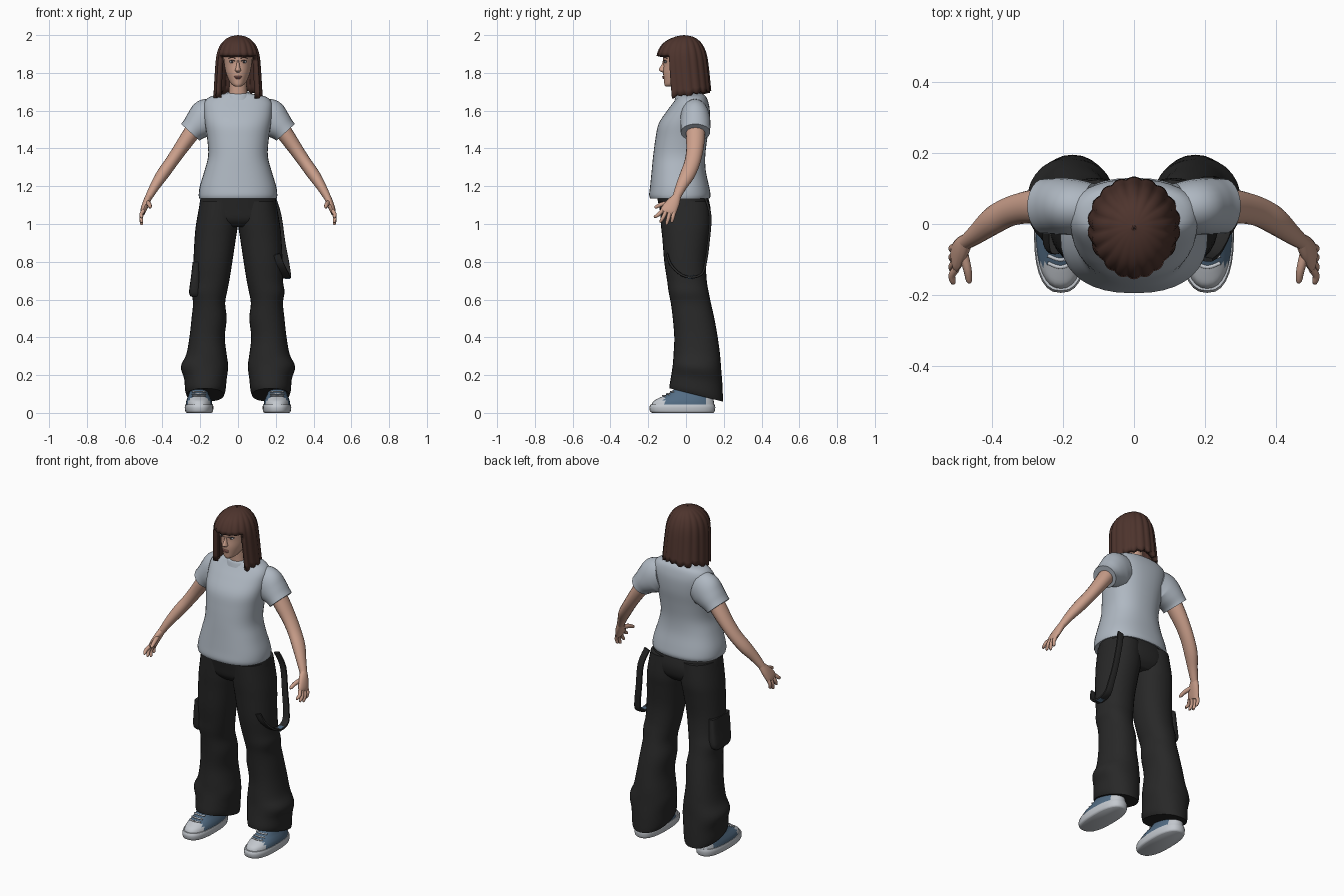
import bpy, math, random
from mathutils import Vector

random.seed(3)


def material(name, r, g, b):
    m = bpy.data.materials.new(name)
    m.diffuse_color = (r, g, b, 1)
    return m


SHIRT = material("shirt_grey", 0.43, 0.48, 0.54)
SKIN = material("skin", 0.60, 0.35, 0.26)
HAIR = material("hair_brown", 0.075, 0.034, 0.026)
PANTS = material("trouser_black", 0.021, 0.021, 0.021)
BLUE = material("shoe_blue", 0.085, 0.15, 0.23)
WHITE = material("shoe_white", 0.55, 0.58, 0.62)
LIPS = material("lip_pink", 0.46, 0.19, 0.16)
EYE = material("eye_dark", 0.05, 0.045, 0.05)


def make(name, verts, faces, mats, mirror=False, rule=None, angle=45):
    me = bpy.data.meshes.new(name)
    me.from_pydata([tuple(v) for v in verts], [], faces)
    for m in mats:
        me.materials.append(m)
    me.update()
    if rule:
        for f in me.polygons:
            f.material_index = rule(f.center)
    me.shade_smooth()
    me.set_sharp_from_angle(angle=math.radians(angle))
    ob = bpy.data.objects.new(name, me)
    bpy.context.collection.objects.link(ob)
    if mirror:
        mod = ob.modifiers.new("mirror", 'MIRROR')
        mod.use_mirror_merge = False
    return ob


def smooth_rows(rows, steps):
    """Catmull-Rom interpolation between the given rows."""
    out = []
    for i in range(len(rows) - 1):
        a, b = rows[max(i - 1, 0)], rows[i]
        c, d = rows[i + 1], rows[min(i + 2, len(rows) - 1)]
        for s in range(steps):
            t = s / steps
            out.append([0.5 * (2 * q + (r - p) * t + (2 * p - 5 * q + 4 * r - w) * t * t
                               + (3 * q - p - 3 * r + w) * t ** 3)
                        for p, q, r, w in zip(a, b, c, d)])
    return out + [list(rows[-1])]


def oval(n, p):
    """Unit superellipse points."""
    pts = []
    for i in range(n):
        a = 2 * math.pi * i / n
        c, s = math.cos(a), math.sin(a)
        pts.append((math.copysign(abs(c) ** (2 / p), c), math.copysign(abs(s) ** (2 / p), s)))
    return pts


def skin_rings(rings):
    n = len(rings[0])
    faces = [(k * n + i, k * n + (i + 1) % n, (k + 1) * n + (i + 1) % n, (k + 1) * n + i)
             for k in range(len(rings) - 1) for i in range(n)]
    last = (len(rings) - 1) * n
    faces += [tuple(reversed(range(n))), tuple(range(last, last + n))]
    return [v for r in rings for v in r], faces


def column(name, rows, mats, mirror=False, n=28, steps=4, p=2.2, rule=None):
    """Upright loft, rows bottom to top: z, x0, x1, y0, y1, tilt in y."""
    rings = []
    for z, x0, x1, y0, y1, tilt in smooth_rows([tuple(r) + (0,) * (6 - len(r)) for r in rows], steps):
        rings.append([((x0 + x1) / 2 + (x1 - x0) / 2 * u, (y0 + y1) / 2 + (y1 - y0) / 2 * v,
                       z + tilt * (y1 - y0) / 2 * v) for u, v in oval(n, p)])
    return make(name, *skin_rings(rings), mats, mirror, rule)


def tube(name, rows, mats, mirror=False, n=16, steps=4, hint=(0, 1, 0), p=2):
    """Loft along a path, rows: x, y, z, radius along hint, other radius."""
    rows = smooth_rows(rows, steps)
    pts = [Vector(r[:3]) for r in rows]
    rings = []
    for i, r in enumerate(rows):
        t = (pts[min(i + 1, len(pts) - 1)] - pts[max(i - 1, 0)]).normalized()
        u = Vector(hint)
        u = (u - t * u.dot(t)).normalized()
        w = t.cross(u)
        rings.append([pts[i] + u * r[3] * a + w * r[4] * b for a, b in oval(n, p)])
    return make(name, *skin_rings(rings), mats, mirror)


def ellipsoid(name, c, r, mat, mirror=False):
    rows = []
    for k in range(9):
        a = -math.pi / 2 * 0.97 + math.pi * 0.97 * k / 8
        q = math.cos(a)
        rows.append((c[2] + r[2] * math.sin(a), c[0] - r[0] * q, c[0] + r[0] * q,
                     c[1] - r[1] * q, c[1] + r[1] * q))
    return column(name, rows, [mat], mirror, n=16, steps=1, p=2)


# Shirt body, collar and sleeves
column("shirt_body", [
    (1.135, -.205, .205, -.190, .125), (1.155, -.208, .208, -.195, .130),
    (1.20, -.202, .202, -.190, .122), (1.28, -.178, .178, -.182, .105),
    (1.36, -.158, .158, -.174, .102), (1.45, -.163, .163, -.162, .112),
    (1.53, -.175, .175, -.145, .124), (1.60, -.182, .182, -.100, .126),
    (1.645, -.178, .178, -.066, .118), (1.675, -.145, .145, -.045, .105),
    (1.69, -.075, .075, -.040, .085)], [SHIRT], n=36, p=2.35)
column("collar", [(1.665, -.075, .075, -.06, .08, .12), (1.69, -.068, .068, -.052, .075, .12),
                  (1.696, -.060, .060, -.046, .07, .12)], [SHIRT])
tube("sleeve", [(.12, .045, 1.575, .07, .09), (.165, .048, 1.56, .078, .102),
                (.205, .05, 1.53, .08, .085), (.235, .05, 1.503, .078, .070),
                (.252, .05, 1.485, .078, .066)], [SHIRT], True, n=24)

# Arms and hands
tube("arm", [(.22, .05, 1.52, .052, .046), (.265, .05, 1.455, .050, .042),
             (.31, .046, 1.39, .045, .037), (.355, .033, 1.325, .042, .034),
             (.40, .008, 1.262, .040, .033), (.44, -.025, 1.20, .030, .026),
             (.475, -.052, 1.138, .021, .019)], [SKIN], True)
tube("palm", [(.470, -.045, 1.15, .020, .018), (.485, -.066, 1.115, .034, .019),
              (.500, -.090, 1.075, .042, .016), (.504, -.097, 1.058, .040, .012)], [SKIN], True)
for i, (ty, tz) in enumerate([(-.163, 1.032), (-.133, 1.008), (-.102, .996), (-.074, 1.008)]):
    by = -.126 + i * .021
    tube("finger", [(.501, by, 1.07, .0105, .011), (.513, (by + ty) / 2, (1.07 + tz) / 2, .0105, .010),
                    (.510, ty, tz + .006, .008, .008), (.509, ty, tz, .004, .004)], [SKIN], True, n=10)
tube("thumb", [(.483, -.075, 1.115, .014, .014), (.470, -.125, 1.105, .012, .012),
               (.465, -.158, 1.09, .009, .009), (.465, -.166, 1.086, .004, .004)],
     [SKIN], True, n=10, hint=(1, 0, 0))

# Head, neck and face
column("neck", [(1.64, -.06, .06, -.045, .07), (1.69, -.048, .048, -.045, .052),
                (1.77, -.046, .046, -.05, .05)], [SKIN])
column("head", [
    (1.728, -.016, .016, -.108, -.06), (1.738, -.032, .032, -.114, -.03),
    (1.76, -.048, .048, -.117, .02), (1.80, -.064, .064, -.121, .06),
    (1.845, -.073, .073, -.119, .08), (1.89, -.077, .077, -.122, .085),
    (1.93, -.070, .070, -.105, .07), (1.96, -.045, .045, -.07, .04)], [SKIN], p=2)
column("nose", [(1.803, -.009, .009, -.128, -.10), (1.813, -.016, .016, -.143, -.10),
                (1.825, -.012, .012, -.141, -.10), (1.845, -.008, .008, -.129, -.10),
                (1.868, -.006, .006, -.122, -.10)], [SKIN], n=14, p=2)
ellipsoid("eye_white", (.031, -.107, 1.858), (.015, .007, .0065), WHITE, True)
ellipsoid("iris", (.031, -.1115, 1.858), (.006, .004, .006), EYE, True)
tube("eyelash", [(.015, -.1175, 1.862, .003, .0016), (.031, -.1145, 1.8665, .003, .002),
                 (.047, -.102, 1.861, .003, .0016)], [EYE], True, n=8)
tube("eyebrow", [(.014, -.119, 1.878, .003, .002), (.034, -.112, 1.882, .003, .003),
                 (.052, -.099, 1.877, .003, .0015)], [HAIR], True, n=8)
ellipsoid("upper_lip", (0, -.119, 1.780), (.021, .007, .0045), LIPS)
ellipsoid("lower_lip", (0, -.119, 1.773), (.018, .007, .005), LIPS)

# Bobbed hair with fringe: rows top to bottom, open in front below the fringe
rows = smooth_rows([(2.0, .001, -.012, -.010), (1.992, .042, -.055, .035), (1.972, .073, -.100, .067),
                    (1.94, .097, -.132, .090), (1.89, .113, -.152, .108), (1.80, .121, -.150, .119),
                    (1.68, .128, -.140, .130)], 3)
N, FRINGE = 108, 12
verts, faces = [], []
jag = [random.uniform(-.008, .008) for _ in range(18)]
for k, (z, rx, y0, y1) in enumerate(rows):
    for i in range(N):
        a = 2 * math.pi * i / N
        lock = (i % 6) / 6
        ridge = 1 + .05 * abs(math.sin(math.pi * lock)) * min(1, k / 8) - .02
        low = max(0, (k - FRINGE) / (len(rows) - 1 - FRINGE))
        dz = low * (.008 + .026 * math.sin(a) + jag[i // 6] - .012 * math.sin(math.pi * lock))
        verts.append((rx * ridge * math.cos(a), (y0 + y1) / 2 + (y1 - y0) / 2 * ridge * math.sin(a), z + dz))
for k in range(len(rows) - 1):
    for i in range(N):
        if k >= FRINGE and math.sin(2 * math.pi * (i + .5) / N) < -.52:
            continue
        j = (i + 1) % N
        faces.append((k * N + i, (k + 1) * N + i, (k + 1) * N + j, k * N + j))
hair = make("hair", verts, faces, [HAIR], angle=60)
shell = hair.modifiers.new("thickness", 'SOLIDIFY')
shell.thickness, shell.offset = .028, -1

# Wide trousers
column("trouser_hips", [(.985, -.13, .13, -.09, .09), (1.02, -.205, .205, -.125, .12),
                        (1.08, -.207, .207, -.14, .13), (1.15, -.196, .196, -.155, .115)], [PANTS], n=36)
column("trouser_leg", [
    (.095, .075, .272, -.087, .195, -.25), (.12, .066, .280, -.086, .195, -.23),
    (.18, .060, .285, -.078, .192, -.15), (.245, .052, .302, -.070, .186, -.08),
    (.31, .060, .274, -.066, .180), (.40, .070, .257, -.062, .168), (.50, .060, .246, -.070, .150),
    (.58, .068, .238, -.080, .132), (.64, .058, .246, -.092, .120), (.70, .046, .238, -.100, .110),
    (.80, .030, .236, -.115, .106), (.92, .012, .230, -.125, .120),
    (1.0, .001, .222, -.133, .130), (1.12, .002, .200, -.140, .125)], [PANTS], True, n=28)

# Cargo pocket on one thigh, hanging strap on the other
column("cargo_pocket", [(.615, -.250, -.20, -.06, .06), (.64, -.259, -.20, -.075, .085),
                        (.72, -.249, -.20, -.085, .085), (.80, -.240, -.20, -.085, .08)],
       [PANTS], n=20, p=4)
tube("strap", [(.185, .105, 1.13, .019, .007), (.212, .128, 1.04, .019, .007),
               (.232, .118, .90, .019, .007), (.250, .104, .80, .020, .007),
               (.258, .085, .738, .022, .007), (.258, .030, .718, .022, .007),
               (.250, -.030, .735, .021, .007), (.225, -.080, .785, .020, .007),
               (.205, -.100, .84, .018, .006)], [PANTS], hint=(1, 0, 0), n=12, p=4)
tube("strap_buckle", [(.262, .045, .720, .016, .009), (.262, .010, .717, .016, .009)],
     [BLUE], hint=(1, 0, 0), n=12, p=4, steps=1)

# Sneakers: sole, two-colour upper, laces
column("shoe_sole", [(0, .140, .272, -.178, .145), (.008, .133, .279, -.190, .152),
                     (.03, .130, .282, -.194, .155), (.045, .133, .279, -.188, .152)],
       [WHITE], True, p=2.5)
column("shoe_upper", [(.04, .135, .277, -.184, .150), (.062, .139, .274, -.172, .147),
                      (.08, .146, .268, -.140, .144), (.10, .155, .260, -.098, .140),
                      (.135, .165, .250, -.050, .130)], [BLUE, WHITE], True, n=32,
       p=2.3, rule=lambda c: 1 if c.y < -.115 or c.y > .11 else 0)
for y, z in [(-.122, .091), (-.101, .101), (-.080, .113)]:
    tube("shoe_lace", [(.172, y + .012, z - .002, .005, .004), (.207, y, z, .005, .004),
                       (.243, y + .012, z - .002, .005, .004)], [WHITE], True, n=8)
